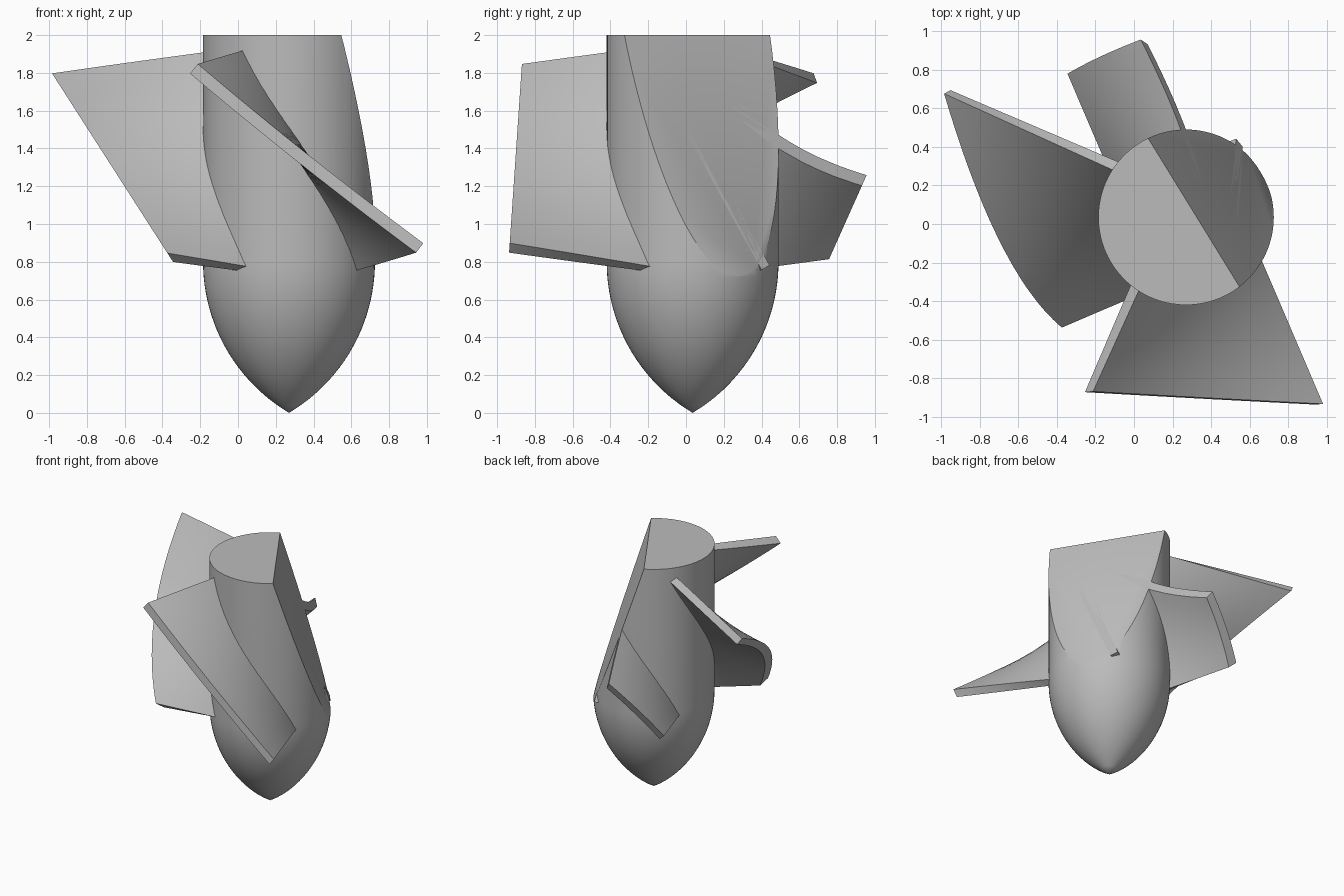
import bpy, bmesh, math
from mathutils import Vector

cube = bpy.data.objects.get("Cube")
if cube:
    bpy.data.objects.remove(cube, do_unlink=True)

CENTRE = Vector((0.27, 0.035, 0))     # hub axis
RADIUS, NOSE, TOP = 0.455, 0.8, 2.0   # hub size
MID_Z = 1.343                         # blade mid height

grey = bpy.data.materials.new("plain grey")
grey.use_nodes = True
grey.diffuse_color = (0.5, 0.5, 0.5, 1)
grey.node_tree.nodes["Principled BSDF"].inputs["Base Color"].default_value = grey.diffuse_color


def cut(bm, point, normal):
    """Remove everything in front of a plane and close the hole."""
    res = bmesh.ops.bisect_plane(bm, geom=bm.verts[:] + bm.edges[:] + bm.faces[:],
                                 plane_co=point, plane_no=normal, clear_outer=True)
    edges = [e for e in res["geom_cut"] if isinstance(e, bmesh.types.BMEdge)]
    if edges:
        bmesh.ops.edgeloop_fill(bm, edges=edges)


def slanted_cut(bm):
    """The sloping flat that slices the hub and blades."""
    a = math.atan2(0.48, 0.78)
    side = Vector((math.cos(a), math.sin(a), 0))
    cut(bm, CENTRE + side * 0.047 + Vector((0, 0, TOP)), (side + Vector((0, 0, 0.318))).normalized())


def finish(bm, name):
    bmesh.ops.recalc_face_normals(bm, faces=bm.faces[:])
    mesh = bpy.data.meshes.new(name)
    bm.to_mesh(mesh)
    bm.free()
    mesh.materials.append(grey)
    ob = bpy.data.objects.new(name, mesh)
    bpy.context.collection.objects.link(ob)
    bpy.ops.object.select_all(action='DESELECT')
    ob.select_set(True)
    bpy.context.view_layer.objects.active = ob
    bpy.ops.object.shade_smooth_by_angle(angle=math.radians(30))


def make_hub():
    # Pointed arc nose running into a straight cylinder
    arc = (RADIUS ** 2 + NOSE ** 2) / (2 * RADIUS)
    profile = []
    for i in range(21):
        z = NOSE * i / 20
        profile.append((max(0, RADIUS - arc + math.sqrt(arc ** 2 - (NOSE - z) ** 2)), z))
    profile += [(RADIUS, TOP), (0, TOP)]
    bm = bmesh.new()
    verts = [bm.verts.new(CENTRE + Vector((r, 0, z))) for r, z in profile]
    edges = [bm.edges.new(pair) for pair in zip(verts, verts[1:])]
    bmesh.ops.spin(bm, geom=verts + edges, cent=CENTRE, axis=(0, 0, 1),
                   angle=math.tau, steps=80, use_merge=True)
    bmesh.ops.remove_doubles(bm, verts=bm.verts[:], dist=1e-4)
    slanted_cut(bm)
    finish(bm, "hub")


def make_blade(name, degrees, reach, slope):
    """Twisted slab; its tip is trimmed where distance = reach + slope * (z - MID_Z)."""
    a = math.radians(degrees)
    out = Vector((math.cos(a), math.sin(a), 0))
    side = Vector((out.y, -out.x, 0))
    bm = bmesh.new()
    bmesh.ops.create_cube(bm, size=2)
    bmesh.ops.subdivide_edges(bm, edges=bm.edges[:], cuts=15, use_grid_fill=True)
    for v in bm.verts:
        u = 0.2 + (v.co.x + 1) * 0.75
        line = Vector((0.185 + 0.44 * u, 0.615 - 0.15 * u))
        across = Vector((-line.y, line.x)).normalized() * 0.032
        p = line * v.co.y + across * v.co.z
        v.co = CENTRE + out * u + side * (p.x - 0.08) + Vector((0, 0, MID_Z + p.y))
    cut(bm, CENTRE + out * reach + Vector((0, 0, MID_Z)),
        (out - Vector((0, 0, slope))).normalized())
    slanted_cut(bm)
    finish(bm, name)


make_hub()
make_blade("back_blade", 90, 0.959, 0.447)
make_blade("right_blade", 180, 0.963, 0.642)
make_blade("front_blade", 270, 0.938, -0.068)
make_blade("left_blade_stub", 0, 0.9, 0)
